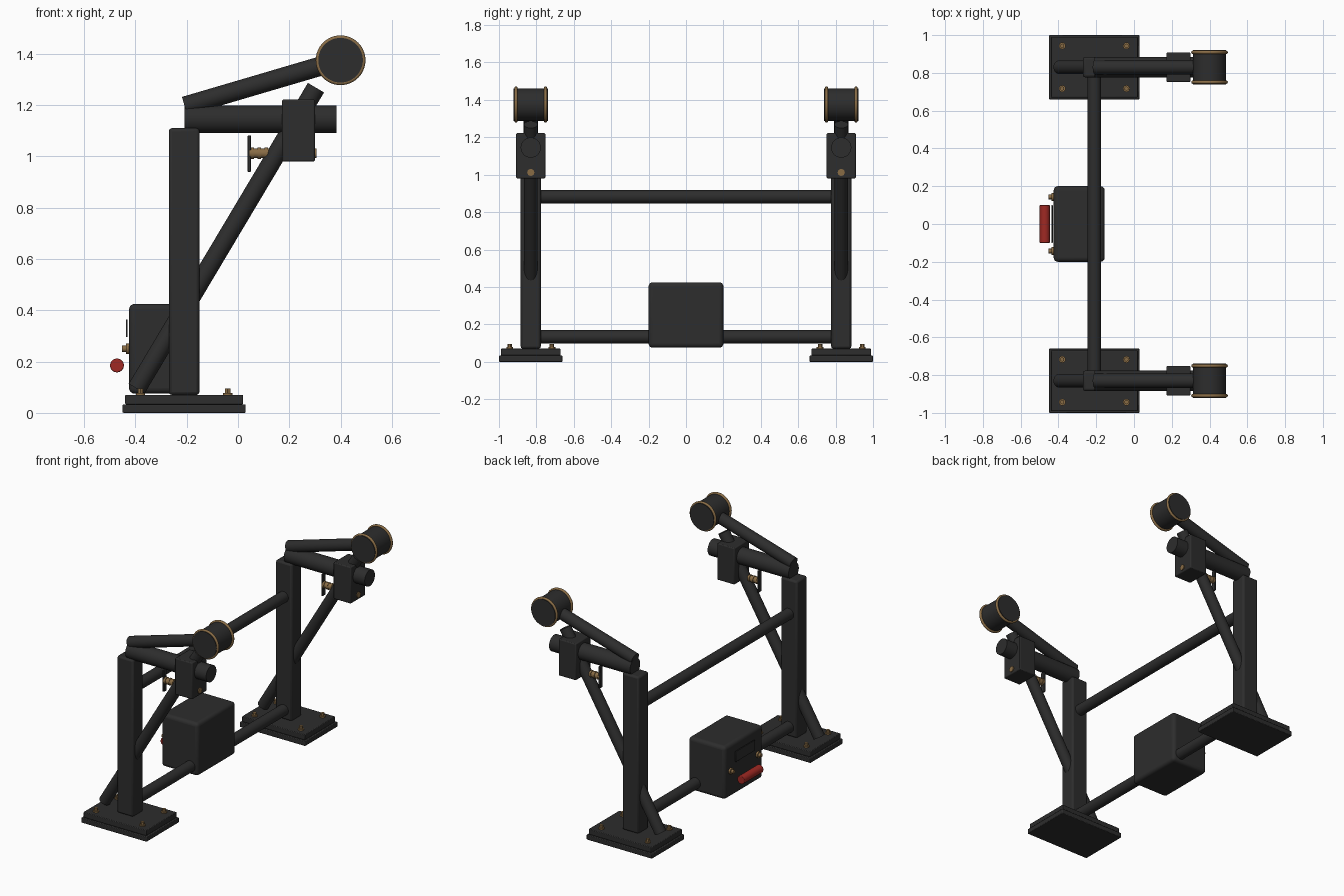
import bpy
import math
from mathutils import Vector

if "Cube" in bpy.data.objects:
    bpy.data.objects.remove(bpy.data.objects["Cube"], do_unlink=True)


def make_material(name, rgb):
    mat = bpy.data.materials.new(name)
    mat.use_nodes = True
    mat.diffuse_color = (*rgb, 1)
    mat.node_tree.nodes["Principled BSDF"].inputs["Base Color"].default_value = (*rgb, 1)
    return mat


BLACK = make_material("charcoal paint", (0.026, 0.026, 0.026))
BRASS = make_material("aged brass", (0.25, 0.15, 0.06))
RED = make_material("red grip", (0.35, 0.022, 0.017))


def finish(name, mat, bevel=0, segments=2):
    obj = bpy.context.object
    obj.name = name
    obj.data.materials.append(mat)
    if bevel:
        mod = obj.modifiers.new("edge", "BEVEL")
        mod.width, mod.segments = bevel, segments
        mod.limit_method = "ANGLE"
    bpy.ops.object.shade_smooth_by_angle(angle=math.radians(40))
    return obj


def block(name, low, high, mat=BLACK, bevel=0.004, segments=2):
    low, high = Vector(low), Vector(high)
    bpy.ops.mesh.primitive_cube_add(size=1, location=(low + high) / 2)
    bpy.context.object.scale = high - low
    bpy.ops.object.transform_apply(location=False, rotation=False, scale=True)
    return finish(name, mat, bevel, segments)


def rod(name, start, end, radius, mat=BLACK, sides=32, bevel=0):
    start, end = Vector(start), Vector(end)
    axis = end - start
    bpy.ops.mesh.primitive_cylinder_add(
        vertices=sides, radius=radius, depth=axis.length, location=(start + end) / 2,
        rotation=axis.to_track_quat("Z", "Y").to_euler())
    return finish(name, mat, bevel)


def build_station(label, y):
    def part(name):
        return label + "_" + name

    # Stepped foot with four bolts
    block(part("foot_plate"), (-0.45, y - 0.17, 0), (0.03, y + 0.17, 0.033))
    block(part("foot_step"), (-0.44, y - 0.16, 0.033), (0.02, y + 0.16, 0.07))
    for x in (-0.38, -0.04):
        for dy in (-0.113, 0.113):
            rod(part("bolt_washer"), (x, y + dy, 0.07), (x, y + dy, 0.078), 0.018, BRASS, 16)
            rod(part("bolt_head"), (x, y + dy, 0.078), (x, y + dy, 0.095), 0.012, BRASS, 6)

    # Upright, brace and arms
    block(part("column"), (-0.27, y - 0.054, 0.07), (-0.15, y + 0.054, 1.11), bevel=0.012)
    rod(part("brace"), (-0.395, y, 0.095), (0.304, y, 1.268), 0.0365)
    rod(part("arm"), (-0.208, y, 1.145), (0.385, y, 1.145), 0.054)
    rod(part("raised_arm"), (-0.208, y, 1.196), (0.4, y, 1.375), 0.0375)

    # Clamp with adjusting screw and thumb bar
    block(part("clamp"), (0.172, y - 0.078, 0.98), (0.30, y + 0.078, 1.222), bevel=0.006)
    rod(part("screw"), (0.045, y, 1.012), (0.306, y, 1.012), 0.019, BRASS, 16)
    for x in (0.05, 0.077, 0.104):
        rod(part("screw_collar"), (x, y, 1.012), (x + 0.012, y, 1.012), 0.023, BRASS, 16)
    block(part("thumb_bar"), (0.038, y - 0.014, 0.94), (0.05, y + 0.014, 1.082), bevel=0.002)

    # Roller drum with brass rims
    rod(part("drum"), (0.4, y - 0.092, 1.375), (0.4, y + 0.092, 1.375), 0.087, sides=48)
    for dy in (-0.079, 0.079):
        bpy.ops.mesh.primitive_torus_add(
            major_radius=0.088, minor_radius=0.009, major_segments=48, minor_segments=12,
            location=(0.4, y + dy, 1.375), rotation=(math.pi / 2, 0, 0))
        finish(part("drum_rim"), BRASS)


for label, y in (("front", -0.83), ("back", 0.83)):
    build_station(label, y)

# Tie bars joining the stations
for name, z in (("lower_tie_bar", 0.133), ("upper_tie_bar", 0.882)):
    rod(name, (-0.21, -0.8, z), (-0.21, 0.8, z), 0.036)

# Control box with display, knobs and red handle
block("control_box", (-0.425, -0.2, 0.075), (-0.155, 0.2, 0.425), bevel=0.022, segments=4)
block("display_panel", (-0.437, -0.1, 0.295), (-0.43, 0.1, 0.365), bevel=0.002)
for side, y in (("front", -0.143), ("back", 0.143)):
    rod(side + "_knob_base", (-0.424, y, 0.25), (-0.437, y, 0.25), 0.02, BRASS, 20)
    rod(side + "_knob", (-0.437, y, 0.25), (-0.453, y, 0.25), 0.012, BRASS, 20)
rod("red_handle", (-0.472, -0.1, 0.185), (-0.472, 0.1, 0.185), 0.027, RED, bevel=0.003)
